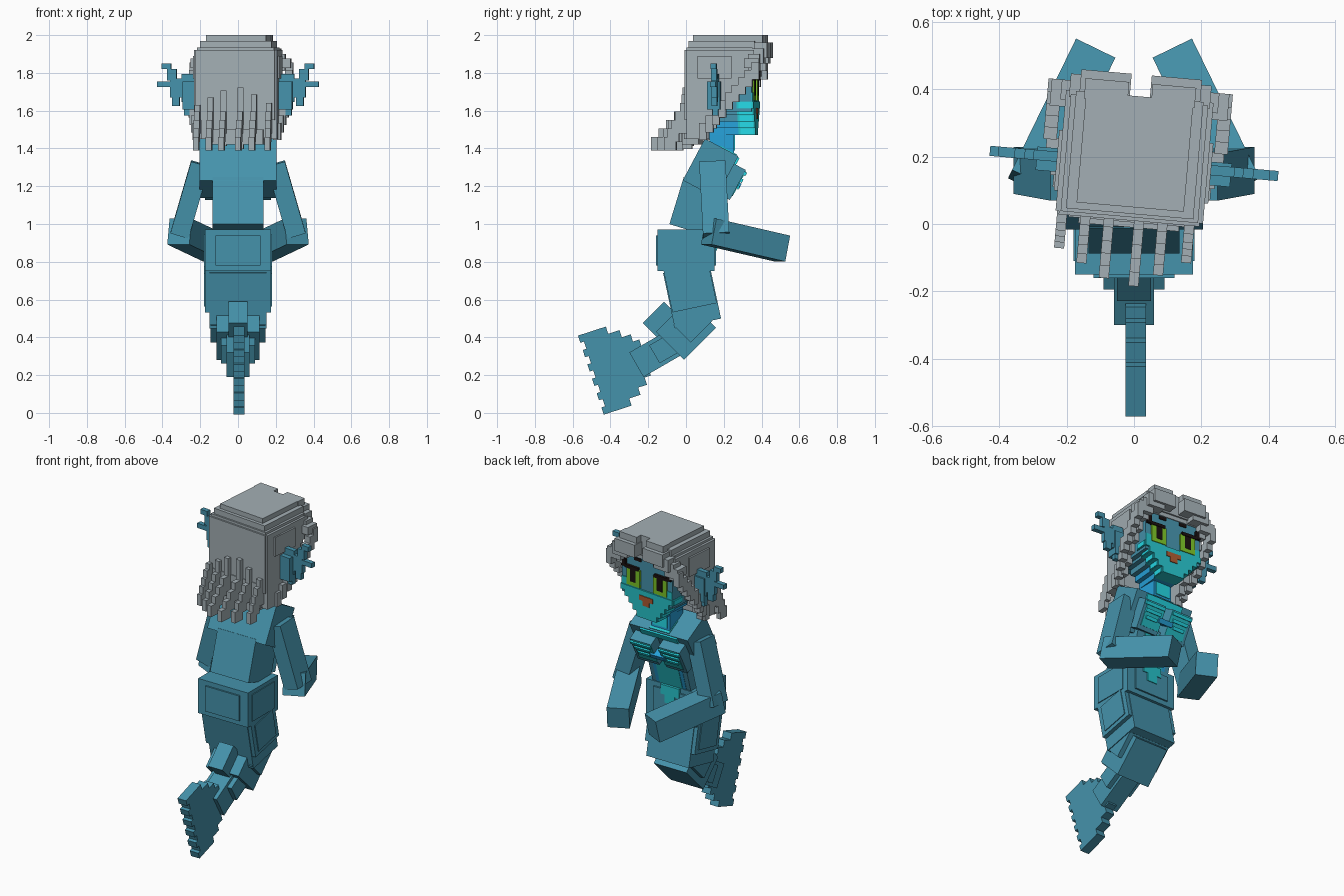
import bpy, bmesh
from math import radians
from mathutils import Matrix, Vector

default_cube = bpy.data.objects.get("Cube")
if default_cube:
    bpy.data.objects.remove(default_cube, do_unlink=True)


def material(name, red, green, blue):
    mat = bpy.data.materials.new(name)
    mat.use_nodes = True
    mat.diffuse_color = (red, green, blue, 1)
    shader = next(n for n in mat.node_tree.nodes if n.type == "BSDF_PRINCIPLED")
    shader.inputs["Base Color"].default_value = mat.diffuse_color
    return mat


teal_skin = material("teal skin", .06, .29, .41)
grey_hair = material("grey hair", .37, .43, .46)
bright_cyan = material("bright cyan", .02, .75, .85)
turquoise = material("turquoise face", .02, .55, .6)
clear_blue = material("clear blue", .02, .36, .7)
eye_green = material("eye green", .2, .55, .02)
lash_dark = material("dark lash", .01, .005, .005)
lip_orange = material("orange lips", .42, .1, .03)


def leaning_frame(y, z, lean):
    """Local space on the centre plane; positive lean tips the top forward."""
    return Matrix.Translation((0, y, z)) @ Matrix.Rotation(radians(-lean), 4, "X")


def block(name, mat, frame, size, at=(0, 0, 0)):
    bm = bmesh.new()
    place = frame @ Matrix.Translation(at) @ Matrix.Diagonal((*size, 1))
    bmesh.ops.create_cube(bm, size=1, matrix=place)
    mesh = bpy.data.meshes.new(name)
    bm.to_mesh(mesh)
    bm.free()
    mesh.materials.append(mat)
    bpy.context.collection.objects.link(bpy.data.objects.new(name, mesh))


def pair(name, mat, frame, size, at):
    x, y, z = at
    block("left_" + name, mat, frame, size, at)
    block("right_" + name, mat, frame, size, (-x, y, z))


def limb(name, start, end, width, depth, across):
    """Square bar between two points."""
    start, end = Vector(start), Vector(end)
    along = (end - start).normalized()
    side = along.cross(Vector(across)).normalized()
    frame = Matrix((side.cross(along), side, along)).transposed().to_4x4()
    frame.translation = (start + end) / 2
    block(name, teal_skin, frame, (width, depth, (end - start).length))


# Torso
chest = leaning_frame(.13, 1.295, 28)
waist = leaning_frame(.06, 1.09, 17)
neck = leaning_frame(.19, 1.43, 0)
block("chest", teal_skin, chest, size=(.41, .2, .25))
block("waist", teal_skin, waist, size=(.27, .23, .26))
block("neck", clear_blue, neck, size=(.13, .13, .14))
block("throat", bright_cyan, neck, size=(.1, .05, .08), at=(0, .045, 0))
block("neckline", bright_cyan, chest, size=(.26, .02, .04), at=(0, .1, .1))
block("collar", turquoise, chest, size=(.14, .1, .02), at=(0, .04, .12))
block("belly_patch", turquoise, waist, size=(.16, .02, .24), at=(0, .11, -.01))
block("belly_patch_edge", clear_blue, waist, size=(.21, .02, .14), at=(0, .107, -.02))

# Bust with stepped bands
bust = leaning_frame(.23, 1.23, 28)
pair("breast", teal_skin, bust, size=(.15, .1, .18), at=(.1, 0, 0))
pair("breast_patch", turquoise, bust, size=(.13, .01, .15), at=(.09, .049, .01))
for row in range(3):
    pair(f"breast_band_{row}", bright_cyan, bust, size=(.14 - row * .03, .03, .02),
         at=(.1, .048, .07 - row * .04))
block("chest_bow", clear_blue, bust, size=(.1, .06, .03), at=(0, .035, 0))

# Hips and thigh with raised panels
hips = leaning_frame(0, .86, 0)
thigh = leaning_frame(.03, .63, -12)
block("hips", teal_skin, hips, size=(.35, .3, .22))
block("hip_panel", teal_skin, hips, size=(.24, .32, .16))
block("hip_side_panel", teal_skin, hips, size=(.36, .22, .17))
block("hip_patch", turquoise, hips, size=(.13, .02, .06), at=(0, .155, .08))
block("hip_patch_tip", turquoise, hips, size=(.07, .02, .06), at=(0, .155, .03))
block("thigh", teal_skin, thigh, size=(.35, .24, .23), at=(0, 0, .04))
block("thigh_end", teal_skin, thigh, size=(.3, .25, .3), at=(0, 0, -.01))
block("thigh_side_panel", teal_skin, thigh, size=(.36, .18, .18), at=(0, 0, .04))

# Tail
upper_tail = leaning_frame(0, .44, 45)
lower_tail = leaning_frame(-.15, .32, 60)
block("upper_tail", teal_skin, upper_tail, size=(.23, .21, .24))
block("upper_tail_core", teal_skin, upper_tail, size=(.29, .13, .16), at=(0, 0, .05))
block("lower_tail", teal_skin, lower_tail, size=(.12, .15, .26))
block("lower_tail_core", teal_skin, lower_tail, size=(.18, .11, .16), at=(0, 0, .06))
block("back_fin", teal_skin, leaning_frame(-.13, .49, 45), size=(.1, .12, .16))

# Tail fluke: stepped slats stacked along a tilted axis
fluke = leaning_frame(-.38, .24, -18)
for row in range(-5, 6):
    back = -.13 if row % 2 else -.11
    front = .2 - row * row * .007
    block("fluke_slat", teal_skin, fluke, size=(.06, front - back, .04),
          at=(.005, (front + back) / 2, row * .04))

# Arms reaching forward and inward
for side, sign in (("left", 1), ("right", -1)):
    limb(side + "_upper_arm", (sign * .2, .14, 1.32), (sign * .31, .16, .94),
         width=.1, depth=.14, across=(1, 0, 0))
    limb(side + "_forearm", (sign * .31, .12, .96), (sign * .12, .51, .87),
         width=.14, depth=.13, across=(0, 0, 1))

# Head, narrowing in steps towards the chin
head = Matrix.Translation((0, .18, 1.7)) @ Matrix.Rotation(radians(-5), 4, "Z")
block("head", teal_skin, head, size=(.38, .31, .33), at=(0, .03, .06))
for row in range(5):
    width = .39 - row * .06
    z = -.07 - row * .035
    block("jaw_row", turquoise, head, size=(width, .09, .035), at=(0, .15, z))
    pair("jaw_glow", bright_cyan, head, size=(.01, .07, .03), at=(width / 2, .15, z))
    block("skull_base", clear_blue if row > 2 else teal_skin, head,
          size=(width - .01, .16, .035), at=(0, .03, z))
pair("cheek", turquoise, head, size=(.14, .02, .05), at=(.12, .18, -.03))

# Face details
pair("eye", eye_green, head, size=(.1, .02, .11), at=(.1, .185, .01))
pair("pupil", lash_dark, head, size=(.04, .02, .08), at=(.1, .187, .02))
pair("lash", lash_dark, head, size=(.1, .02, .02), at=(.11, .19, .07))
pair("lash_corner", lash_dark, head, size=(.03, .03, .05), at=(.17, .185, .09))
pair("brow", lash_dark, head, size=(.05, .02, .02), at=(.07, .18, .13))
block("upper_lip", lip_orange, head, size=(.1, .02, .03), at=(0, .19, -.1))
block("lower_lip", lip_orange, head, size=(.05, .02, .03), at=(0, .19, -.13))

# Ear fins with stepped rays
pair("ear_root", teal_skin, head, size=(.1, .07, .15), at=(.24, -.01, -.02))
pair("ear_blade", teal_skin, head, size=(.1, .03, .15), at=(.25, 0, .02))
pair("ear_middle", teal_skin, head, size=(.08, .03, .1), at=(.32, 0, .02))
pair("ear_long_ray", teal_skin, head, size=(.1, .03, .03), at=(.38, 0, .04))
pair("ear_upper_ray", teal_skin, head, size=(.05, .03, .06), at=(.35, 0, .09))
pair("ear_upper_tip", teal_skin, head, size=(.05, .03, .03), at=(.38, 0, .135))
pair("ear_lower_ray", teal_skin, head, size=(.04, .03, .05), at=(.33, 0, -.05))
pair("ear_lobe", teal_skin, head, size=(.05, .03, .07), at=(.26, 0, -.09))

# Hair cap and parted fringe
block("hair_crown", grey_hair, head, size=(.32, .33, .1), at=(0, .035, .25))
block("hair_cap", grey_hair, head, size=(.38, .35, .1), at=(0, .025, .22))
block("hair_brim", grey_hair, head, size=(.41, .35, .09), at=(0, .015, .19))
pair("fringe_top", grey_hair, head, size=(.13, .06, .07), at=(.1, .21, .265))
pair("fringe_front", grey_hair, head, size=(.15, .07, .08), at=(.105, .23, .22))
pair("fringe_side", grey_hair, head, size=(.11, .07, .08), at=(.155, .215, .19))
pair("fringe_corner", grey_hair, head, size=(.07, .06, .09), at=(.2, .2, .155))

# Hair back and sides; side columns get shorter towards the face
block("hair_back", grey_hair, head, size=(.42, .05, .37), at=(0, -.145, .035))
block("hair_back_lower", grey_hair, head, size=(.36, .06, .15), at=(0, -.145, -.175))
block("nape_hair", grey_hair, head, size=(.3, .09, .08), at=(0, -.145, -.24))
pair("hair_side_panel", grey_hair, head, size=(.04, .18, .12), at=(.21, -.01, .13))
for column in range(9):
    height = .47 - max(0, column - 2) * .055
    pair("hair_side", grey_hair, head, size=(.04, .04, height),
         at=(.2, column * .04 - .14, .22 - height / 2))

# Side locks: a loose staircase standing off the cheeks, closing in below
pair("lock_root", grey_hair, head, size=(.07, .08, .05), at=(.23, .19, .15))
for step in range(9):
    pair("side_lock", grey_hair, head, size=(.04, .04, .09),
         at=(.255 - max(0, step - 4) * .01, .21 - step * .035, .11 - step * .04))

# Back strands, stepping outwards as they fall
for x in (-.2, -.13, -.06, .03, .1, .18):
    reach = .18 - abs(x) * .55
    block("strand_root", grey_hair, head, size=(.03, .05, reach * 2), at=(x, -.17, -.14))
    for step in range(4):
        block("back_strand", grey_hair, head, size=(.03, reach / 4 + .04, .07),
              at=(x, -.18 - reach * (step + .5) / 4, -.14 - step * .045))
